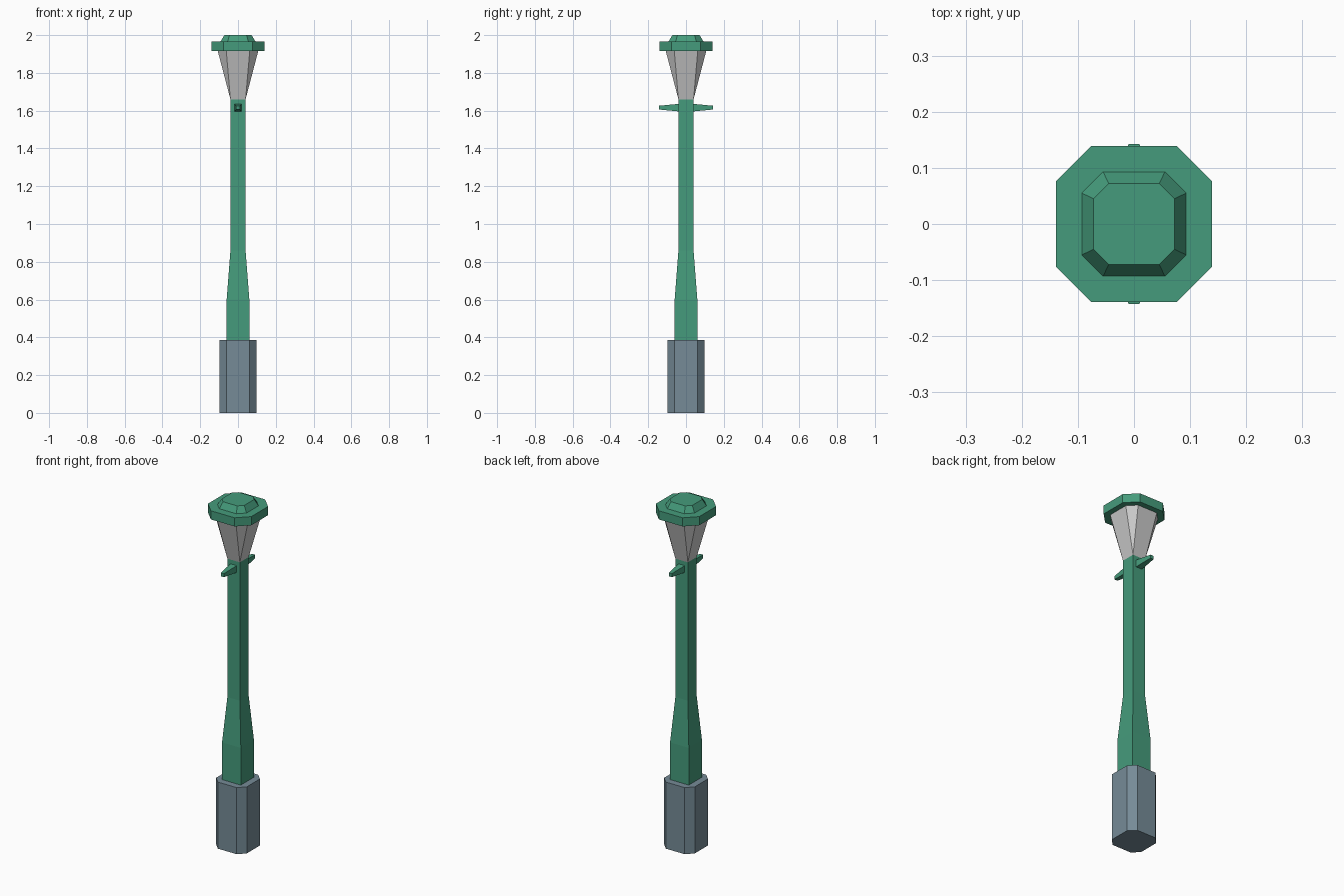
import bpy, bmesh

if "Cube" in bpy.data.objects:
    bpy.data.objects.remove(bpy.data.objects["Cube"])


def material(name, rgb):
    m = bpy.data.materials.new(name)
    m.diffuse_color = (*rgb, 1)
    m.use_nodes = True
    m.node_tree.nodes["Principled BSDF"].inputs["Base Color"].default_value = m.diffuse_color
    return m


green = material("green_paint", (0.06, 0.33, 0.20))
slate = material("slate_stone", (0.18, 0.26, 0.31))


def ring(h, f, z):
    """Chamfered square: half width h, flats ending at f (f == h gives a square)."""
    return [(h, -f, z), (h, f, z), (f, h, z), (-f, h, z),
            (-h, f, z), (-h, -f, z), (-f, -h, z), (f, -h, z)]


def loft(name, sections, mat=None):
    """Stack of rings joined by flat faces and capped; square corners get merged."""
    bm = bmesh.new()
    rings = [[bm.verts.new(p) for p in ring(*s)] for s in sections]
    for a, b in zip(rings, rings[1:]):
        for i in range(8):
            j = (i + 1) % 8
            bm.faces.new((a[i], a[j], b[j], b[i]))
    bm.faces.new(rings[0][::-1])
    bm.faces.new(rings[-1])
    bmesh.ops.remove_doubles(bm, verts=bm.verts, dist=1e-5)
    bmesh.ops.recalc_face_normals(bm, faces=bm.faces)
    me = bpy.data.meshes.new(name)
    bm.to_mesh(me)
    bm.free()
    if mat:
        me.materials.append(mat)
    ob = bpy.data.objects.new(name, me)
    bpy.context.collection.objects.link(ob)
    return ob


# Stone footing and square tapering post
loft("base", [(0.098, 0.06, 0), (0.098, 0.06, 0.385)], slate)
loft("post", [(0.06, 0.06, 0.385), (0.06, 0.06, 0.6),
              (0.04, 0.04, 0.86), (0.04, 0.04, 1.66)], green)

# Lantern glass: square at the bottom, octagonal at the top
loft("lantern_glass", [(0.04, 0.04, 1.66), (0.107, 0.062, 1.915)])

# Lid with a raised crown
loft("lid", [(0.139, 0.076, 1.915), (0.139, 0.076, 1.965)], green)
loft("crown", [(0.093, 0.055, 1.965), (0.072, 0.045, 2.0)], green)

# Tapered ladder arms, front and back
for name, turn in (("front_arm", 1), ("back_arm", -1)):
    arm = loft(name, [(0.02, 0.02, 0.038), (0.01, 0.01, 0.143)], green)
    arm.rotation_euler.x = turn * 1.5707963
    arm.location.z = 1.616
